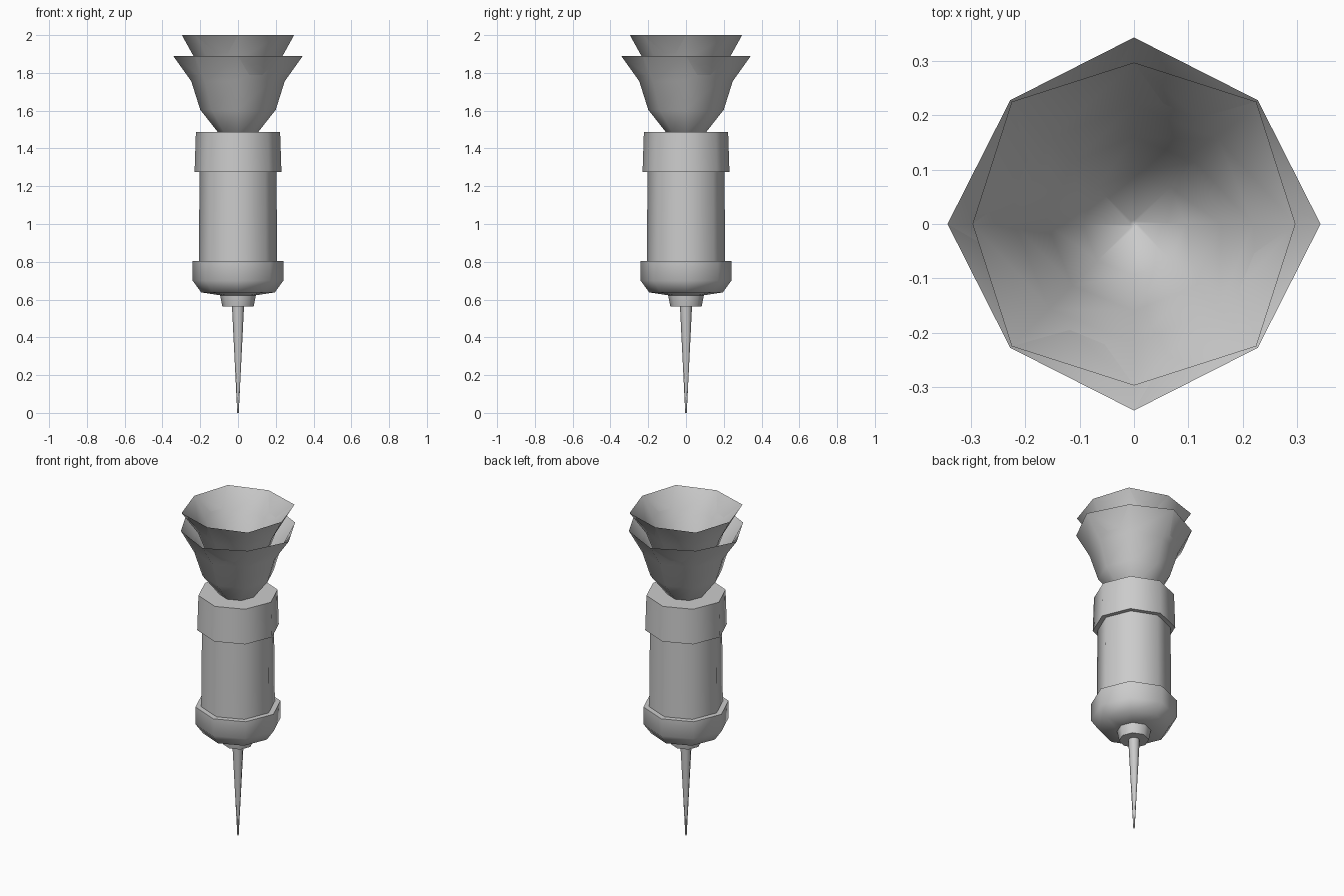
import bpy, bmesh, math

cube = bpy.data.objects.get("Cube")
if cube:
    bpy.data.objects.remove(cube, do_unlink=True)

grey = bpy.data.materials.new("plain grey")
grey.use_nodes = True
colour = (0.6, 0.6, 0.6, 1.0)
grey.diffuse_color = colour
grey.node_tree.nodes["Principled BSDF"].inputs["Base Color"].default_value = colour

SIDES = 8


def lathe(name, profile, smooth_angle=50):
    """Spin (radius, z[, corner radius]) points into a closed eight-sided solid."""
    bm = bmesh.new()
    rings = []
    for point in profile:
        r, z = point[:2]
        corner = point[2] if len(point) > 2 else r
        ring = []
        for i in range(SIDES):
            a = 2 * math.pi * i / SIDES
            rad = corner if i % 2 else r
            ring.append(bm.verts.new((rad * math.cos(a), rad * math.sin(a), z)))
        rings.append(ring)
    for low, high in zip(rings, rings[1:]):
        for i in range(SIDES):
            j = (i + 1) % SIDES
            bm.faces.new((low[i], low[j], high[j], high[i]))
    bm.faces.new(rings[0][::-1])
    bm.faces.new(rings[-1])
    bmesh.ops.recalc_face_normals(bm, faces=bm.faces[:])
    mesh = bpy.data.meshes.new(name)
    bm.to_mesh(mesh)
    bm.free()
    mesh.materials.append(grey)
    obj = bpy.data.objects.new(name, mesh)
    bpy.context.collection.objects.link(obj)
    bpy.ops.object.select_all(action='DESELECT')
    obj.select_set(True)
    bpy.context.view_layer.objects.active = obj
    bpy.ops.object.shade_smooth_by_angle(angle=math.radians(smooth_angle))
    return obj


def funnel(name, profile, skin=0.005):
    """Thin cup: outer skin up to the rim, inner skin back down."""
    inner = [(max(p[0] - skin, 0.004), p[1] + skin * 0.6) + tuple(c - skin for c in p[2:])
             for p in profile[-2::-1]]
    return lathe(name, profile + inner)


# Needle and its socket
lathe("needle", [(0.004, 0.0), (0.032, 0.565)])
lathe("needle_socket", [(0.083, 0.563), (0.095, 0.625), (0.095, 0.65)])

# Rounded lower cap
lathe("lower_cap", [(0.09, 0.622), (0.195, 0.638), (0.24, 0.70), (0.24, 0.805)])

# Barrel
lathe("barrel", [(0.208, 0.78), (0.203, 1.30)])

# Upper collar
lathe("upper_collar", [(0.23, 1.275), (0.223, 1.487)])

# Two nested flared cups forming the tail
funnel("outer_tail_cup", [(0.06, 1.45), (0.107, 1.487), (0.20, 1.605),
                          (0.247, 1.755), (0.343, 1.89, 0.322)])
funnel("inner_tail_cup", [(0.012, 1.51), (0.10, 1.60), (0.165, 1.71),
                          (0.225, 1.87), (0.297, 2.0, 0.318)])
